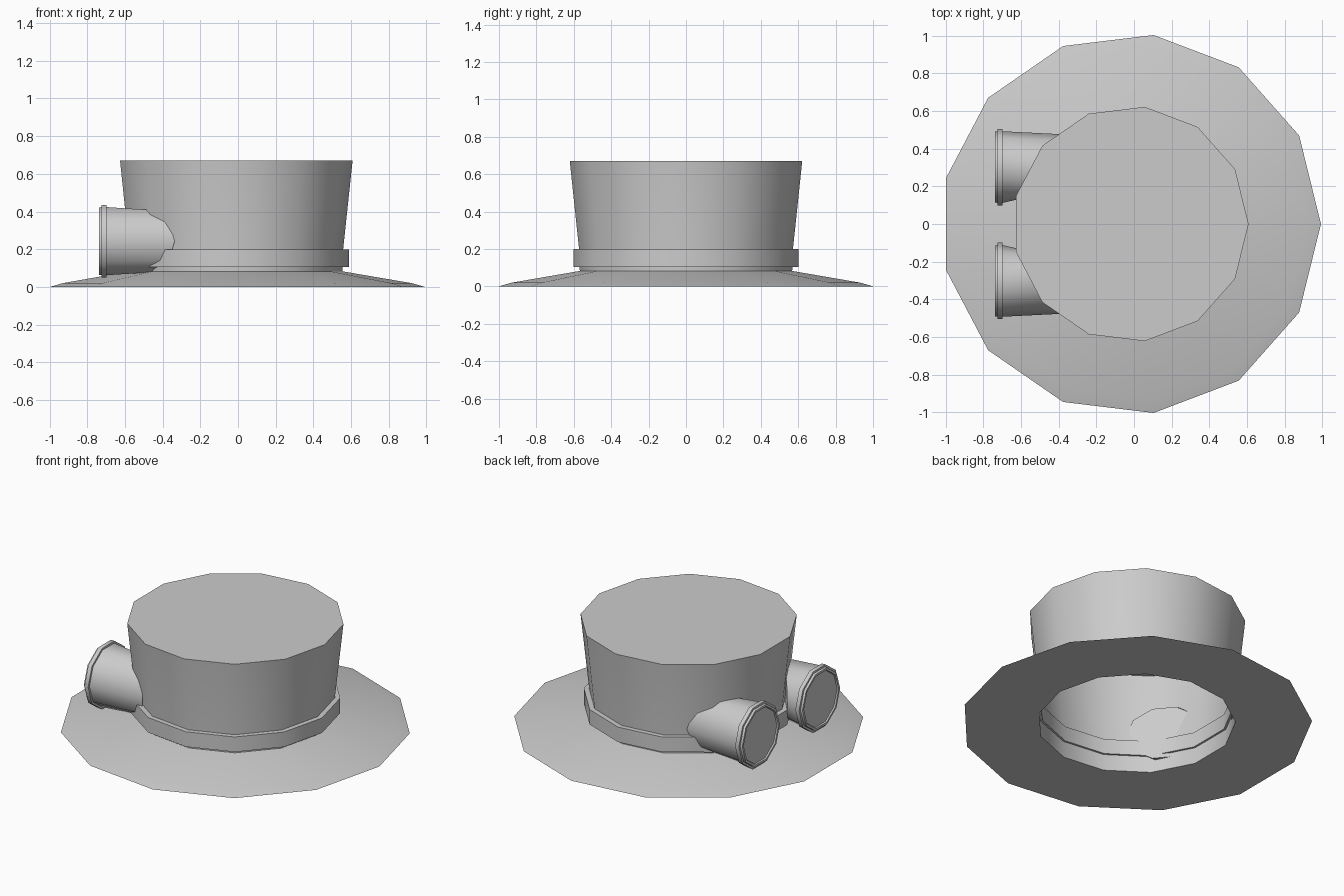
import bpy, bmesh, math

if "Cube" in bpy.data.objects:
    bpy.data.objects.remove(bpy.data.objects["Cube"])

SIDES = 13          # hat facets
CX = -0.018         # lathe axis, so the 13-gon is centred on x = 0


def lathe(name, profile, sides, place, closed=False, cap_start=False, cap_end=False):
    """Sweep (radius, height) points round an axis; place maps (r, h, angle) to a point."""
    bm = bmesh.new()
    rings = [[bm.verts.new(place(r, h, 2 * math.pi * i / sides)) for i in range(sides)]
             for r, h in profile]
    pairs = list(zip(rings, rings[1:]))
    if closed:
        pairs.append((rings[-1], rings[0]))
    for a, b in pairs:
        for i in range(sides):
            j = (i + 1) % sides
            bm.faces.new((a[i], a[j], b[j], b[i]))
    if cap_start:
        bm.faces.new(rings[0])
    if cap_end:
        bm.faces.new(rings[-1])
    bmesh.ops.recalc_face_normals(bm, faces=bm.faces)
    mesh = bpy.data.meshes.new(name)
    bm.to_mesh(mesh)
    bm.free()
    ob = bpy.data.objects.new(name, mesh)
    bpy.context.collection.objects.link(ob)
    bpy.ops.object.select_all(action='DESELECT')
    ob.select_set(True)
    bpy.context.view_layer.objects.active = ob
    bpy.ops.object.shade_smooth_by_angle(angle=math.radians(40))
    return ob


def upright(r, h, a):
    return (CX + r * math.cos(a), r * math.sin(a), h)


# Brim: flat underside, gently domed top, open centre
lathe("brim", [(0.57, 0), (1.01, 0), (0.94, 0.02), (0.572, 0.083)],
      SIDES, upright, closed=True)

# Crown: flared wall with a flat top, open below
lathe("crown", [(0.572, 0.08), (0.576, 0.2), (0.626, 0.67)],
      SIDES, upright, cap_end=True)

# Hat band: closed ring passing through the crown wall
lathe("hat_band", [(0.56, 0.105), (0.607, 0.105), (0.607, 0.2), (0.56, 0.2)],
      SIDES, upright, closed=True)

# Goggles: ten-sided tubes pointing to -x, back end slanted to follow the crown
GOGGLE_Y, GOGGLE_Z, BACK = -0.302, 0.243, 9


def sideways(r, h, a):
    y = GOGGLE_Y + r * math.cos(a)
    x = h if h != BACK else -0.62 + 0.28 * (-0.13 - y) / 0.34
    return (x, y, GOGGLE_Z + r * math.sin(a))


goggle = lathe("goggles", [(0.17, -0.73), (0.174, -0.738), (0.188, -0.738),
                           (0.19, -0.724), (0.203, -0.724), (0.203, -0.698),
                           (0.19, -0.698), (0.172, BACK)],
               10, sideways, cap_start=True, cap_end=True)
mirror = goggle.modifiers.new("pair", 'MIRROR')
mirror.use_axis = (False, True, False)
